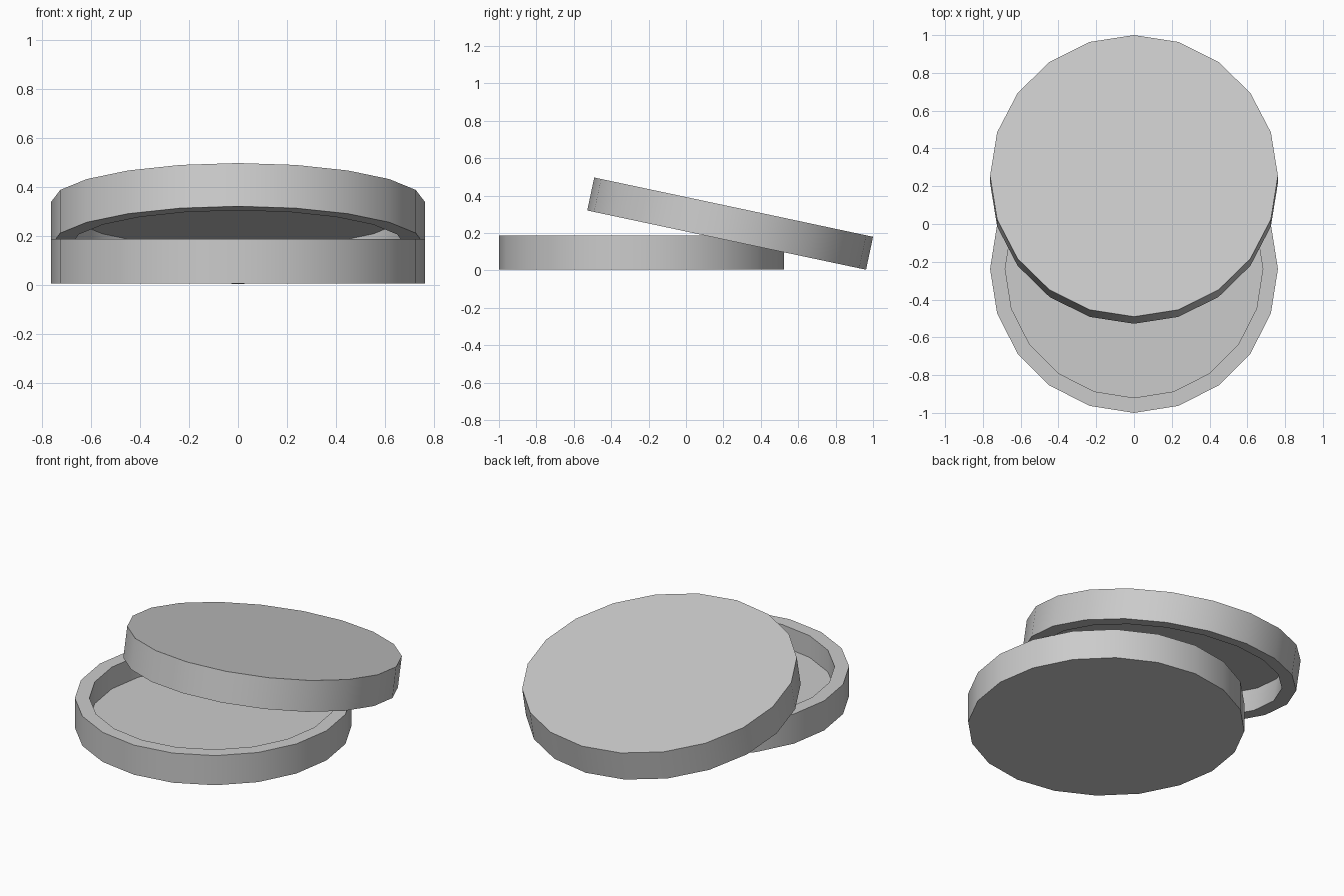
import bpy, bmesh
from math import cos, sin, pi, radians

if "Cube" in bpy.data.objects:
    bpy.data.objects.remove(bpy.data.objects["Cube"])

SIDES, R, R_IN, H, FLOOR = 20, 0.762, 0.682, 0.18, 0.048


def shallow_tin(name, location, rotation=(0, 0, 0)):
    """Round open dish, centred on its own mid height, opening towards +z."""
    bm = bmesh.new()
    profile = [(R, -H / 2), (R, H / 2), (R_IN, H / 2), (R_IN, -H / 2 + FLOOR)]
    rings = [[bm.verts.new((r * cos(2 * pi * i / SIDES), r * sin(2 * pi * i / SIDES), z))
              for i in range(SIDES)] for r, z in profile]
    for a, b in zip(rings, rings[1:]):
        for i in range(SIDES):
            j = (i + 1) % SIDES
            bm.faces.new((a[i], a[j], b[j], b[i]))
    bm.faces.new(rings[0][::-1])   # outer bottom
    bm.faces.new(rings[-1])        # inner floor
    bmesh.ops.recalc_face_normals(bm, faces=bm.faces)
    mesh = bpy.data.meshes.new(name)
    bm.to_mesh(mesh)
    bm.free()
    ob = bpy.data.objects.new(name, mesh)
    ob.location, ob.rotation_euler = location, rotation
    bpy.context.collection.objects.link(ob)
    bpy.ops.object.select_all(action='DESELECT')
    ob.select_set(True)
    bpy.context.view_layer.objects.active = ob
    bpy.ops.object.shade_smooth_by_angle(angle=radians(30))
    return ob


# Bottom half lies flat, lid is turned over and leans on its rim
shallow_tin("tin_base", (0, -0.238, 0.096))
shallow_tin("tin_lid", (0, 0.236, 0.25), (pi - radians(12), 0, 0))
